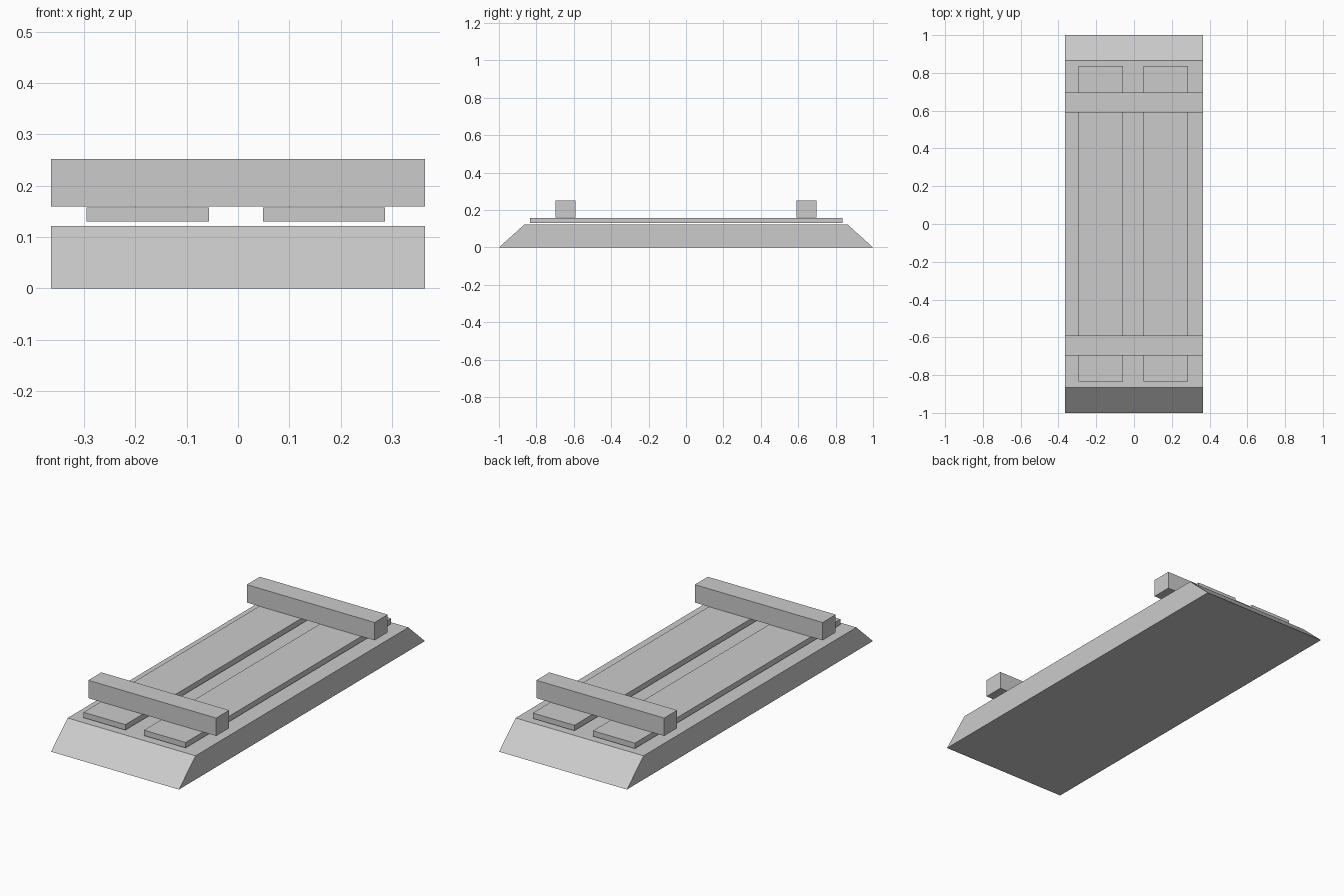
import bpy
import bmesh

cube = bpy.data.objects.get("Cube")
if cube:
    bpy.data.objects.remove(cube, do_unlink=True)

# Single plain grey
grey = bpy.data.materials.new("plain_grey")
grey.use_nodes = True
colour = (0.6, 0.6, 0.6, 1.0)
grey.diffuse_color = colour
grey.node_tree.nodes["Principled BSDF"].inputs["Base Color"].default_value = colour


def block(name, x, y, z, end_slope=0.0):
    """Box between (min, max) ranges; end_slope pulls in the top at both y ends."""
    bm = bmesh.new()
    bmesh.ops.create_cube(bm, size=1)
    for v in bm.verts:
        top = v.co.z > 0
        inset = end_slope if top else 0.0
        v.co.x = x[v.co.x > 0]
        v.co.y = y[1] - inset if v.co.y > 0 else y[0] + inset
        v.co.z = z[top]
    mesh = bpy.data.meshes.new(name)
    bm.to_mesh(mesh)
    bm.free()
    mesh.materials.append(grey)
    obj = bpy.data.objects.new(name, mesh)
    bpy.context.collection.objects.link(obj)
    return obj


WIDTH = (-0.364, 0.364)

# Base slab with sloping ends
block("base", WIDTH, (-1, 1), (0, 0.122), end_slope=0.135)

# Two long thin planks floating just above the base
for side, x in (("right", (-0.295, -0.057)), ("left", (0.049, 0.286))):
    block(side + "_plank", x, (-0.834, 0.837), (0.13, 0.158))

# Crossbars over the planks
for end, y in (("front", (-0.697, -0.591)), ("back", (0.591, 0.697))):
    block(end + "_crossbar", WIDTH, y, (0.16, 0.252))
